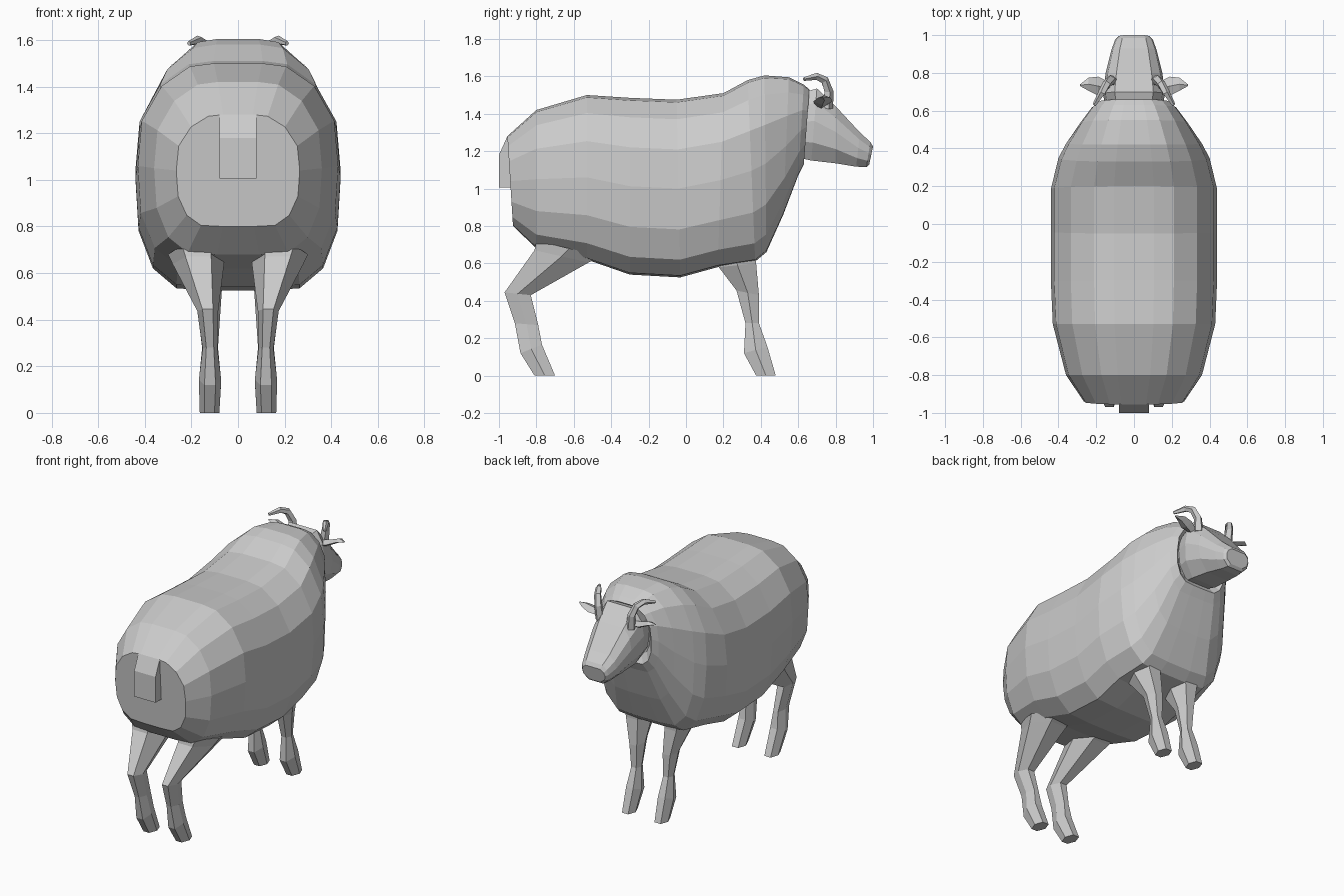
import bpy, bmesh, math
from mathutils import Vector

wool = bpy.data.materials.new("plain grey")
wool.diffuse_color = (0.6, 0.6, 0.6, 1)


def loft(name, rings):
    """Skin a list of equal-length closed rings, capped at both ends."""
    bm = bmesh.new()
    loops = [[bm.verts.new(p) for p in ring] for ring in rings]
    n = len(loops[0])
    for a, b in zip(loops, loops[1:]):
        for i in range(n):
            j = (i + 1) % n
            bm.faces.new((a[i], a[j], b[j], b[i]))
    bm.faces.new(loops[0])
    bm.faces.new(loops[-1])
    bmesh.ops.recalc_face_normals(bm, faces=bm.faces)
    me = bpy.data.meshes.new(name)
    bm.to_mesh(me)
    bm.free()
    me.materials.append(wool)
    ob = bpy.data.objects.new(name, me)
    bpy.context.collection.objects.link(ob)
    return ob


def trunk_ring(half, station):
    """Symmetric ring between a top point and a bottom point, half-width w."""
    yt, zt, yb, zb, w = station
    pts = half + [(-x, v) for x, v in reversed(half)]
    return [(x * w, yb + (yt - yb) * v, zb + (zt - zb) * v) for x, v in pts]


def leg_ring(back, front, cx, hw, s):
    """Six-sided leg ring between a back and a front (y, z) point."""
    b, f = Vector((0, *back)), Vector((0, *front))
    shape = [(-0.5, 0), (0.5, 0), (1, 0.5), (0.55, 1), (-0.55, 1), (-1, 0.5)]
    return [b.lerp(f, t) + Vector((s * (cx + hw * u), 0, 0)) for u, t in shape]


# fleece body: rump to collar, then a recess for the neck
body_half = [(0.24, 1), (0.48, 0.985), (0.76, 0.89), (0.96, 0.72), (1, 0.5),
             (0.97, 0.27), (0.83, 0.1), (0.6, 0.01), (0.25, 0)]
body = [(-0.955, 1.28, -0.925, 0.80, 0.265),
        (-0.80, 1.42, -0.80, 0.68, 0.36),
        (-0.53, 1.50, -0.53, 0.62, 0.43),
        (-0.30, 1.485, -0.30, 0.54, 0.44),
        (-0.05, 1.475, -0.03, 0.525, 0.44),
        (0.20, 1.51, 0.17, 0.58, 0.44),
        (0.33, 1.58, 0.37, 0.61, 0.40),
        (0.42, 1.605, 0.43, 0.66, 0.36),
        (0.55, 1.595, 0.52, 0.86, 0.285),
        (0.63, 1.555, 0.60, 1.07, 0.225),
        (0.66, 1.53, 0.63, 1.13, 0.19),
        (0.60, 1.48, 0.60, 1.18, 0.15)]
loft("fleece_body", [trunk_ring(body_half, s) for s in body])

# head
head_half = [(0.62, 1), (0.92, 0.8), (1, 0.55), (0.92, 0.25), (0.55, 0)]
head = [(0.58, 1.50, 0.58, 1.17, 0.14),
        (0.70, 1.535, 0.67, 1.15, 0.165),
        (0.80, 1.44, 0.80, 1.135, 0.15),
        (0.93, 1.30, 0.91, 1.117, 0.12),
        (0.985, 1.25, 0.965, 1.115, 0.10),
        (1.0, 1.225, 0.98, 1.13, 0.085)]
loft("head", [trunk_ring(head_half, s) for s in head])

# tail: wedge plate on the rump
tail = [(-0.94, -0.955, 1.28), (-0.93, -1.0, 1.18), (-0.92, -1.0, 1.005)]
loft("tail", [[(-0.08, yi, z), (0.08, yi, z), (0.08, yo, z), (-0.08, yo, z)]
              for yi, yo, z in tail])

# legs: back edge, front edge, centre x, half-width
rear_leg = [((-0.80, 0.72), (-0.45, 0.64), 0.18, 0.12),
            ((-0.81, 0.67), (-0.52, 0.605), 0.17, 0.11),
            ((-0.97, 0.445), (-0.83, 0.43), 0.13, 0.045),
            ((-0.915, 0.28), (-0.79, 0.27), 0.12, 0.032),
            ((-0.885, 0.12), (-0.77, 0.165), 0.12, 0.048),
            ((-0.81, 0.0), (-0.70, 0.0), 0.122, 0.042)]
front_leg = [((0.14, 0.68), (0.38, 0.72), 0.15, 0.09),
             ((0.175, 0.58), (0.375, 0.60), 0.145, 0.08),
             ((0.27, 0.455), (0.39, 0.43), 0.125, 0.05),
             ((0.318, 0.28), (0.39, 0.28), 0.12, 0.034),
             ((0.31, 0.12), (0.435, 0.155), 0.12, 0.048),
             ((0.375, 0.0), (0.48, 0.0), 0.122, 0.042)]

# horn path with radius; ear stations: x, centre y, z, half-depth, half-height
horn = [((0.115, 0.755, 1.43), 0.032), ((0.125, 0.762, 1.52), 0.026),
        ((0.145, 0.74, 1.58), 0.023), ((0.17, 0.695, 1.60), 0.02),
        ((0.21, 0.63, 1.585), 0.01)]
ear = [(0.12, 0.72, 1.44, 0.025, 0.025), (0.19, 0.73, 1.465, 0.05, 0.018),
       (0.24, 0.74, 1.485, 0.035, 0.014), (0.285, 0.735, 1.49, 0.005, 0.004)]

for side, s in (("left", -1), ("right", 1)):
    loft(side + "_rear_leg", [leg_ring(*r, s) for r in rear_leg])
    loft(side + "_front_leg", [leg_ring(*r, s) for r in front_leg])

    rings = []
    for i, (p, r) in enumerate(horn):
        a = Vector(horn[max(i - 1, 0)][0])
        b = Vector(horn[min(i + 1, len(horn) - 1)][0])
        t = (b - a).normalized()
        u = t.cross(Vector((0, 1, 0.8))).cross(t) if i < 0 else Vector((1, 0.3, 0))
        u = (u - t * u.dot(t)).normalized()
        v = t.cross(u)
        ring = []
        for k in range(5):
            ang = k * math.tau / 5
            q = Vector(p) + (u * math.cos(ang) + v * math.sin(ang)) * r
            ring.append((s * q.x, q.y, q.z))
        rings.append(ring)
    loft(side + "_horn", rings)

    loft(side + "_ear", [[(s * x, y - d, z), (s * x, y, z + h),
                          (s * x, y + d, z), (s * x, y, z - h)]
                         for x, y, z, d, h in ear])
